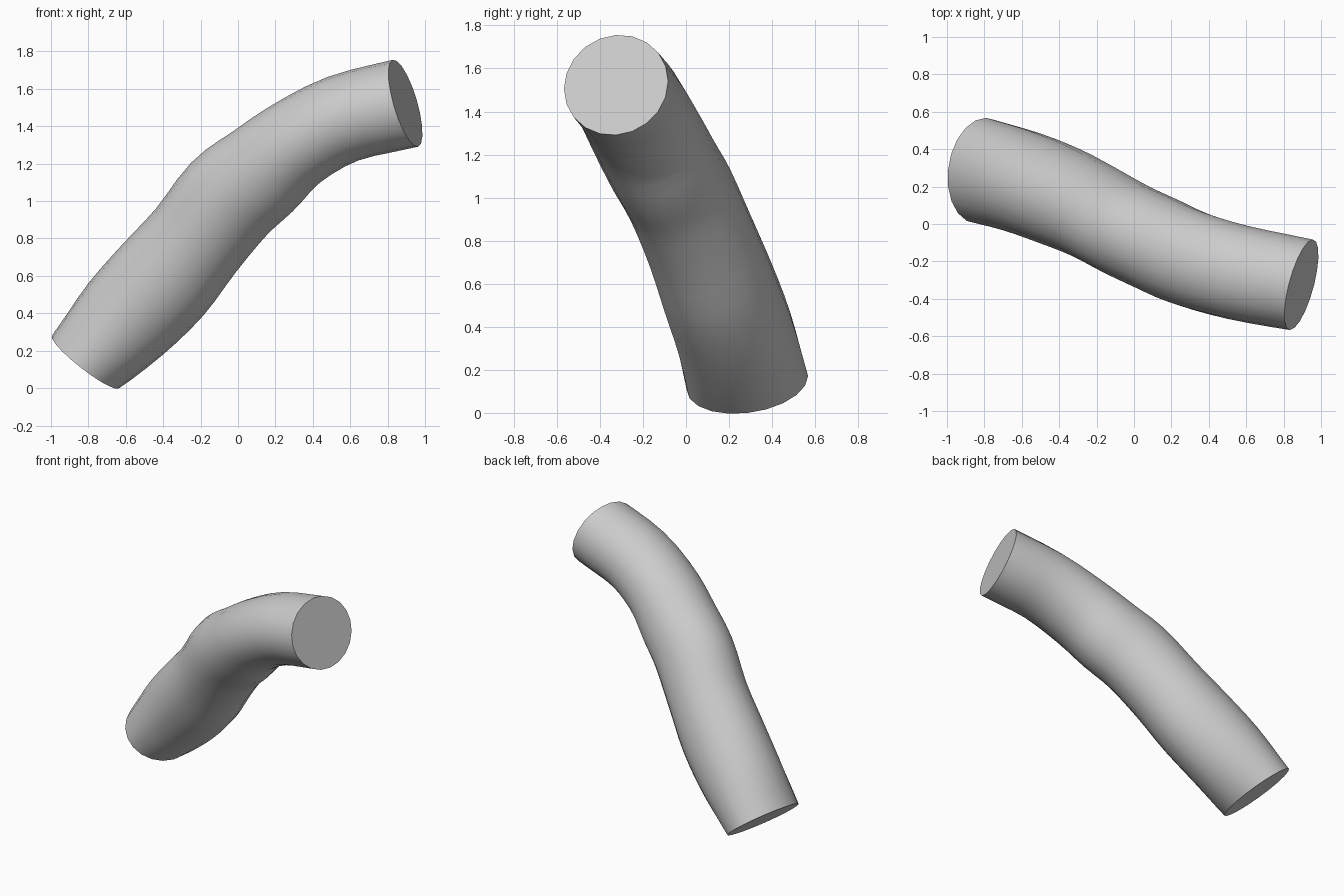
import bpy, bmesh, math
from mathutils import Vector

if "Cube" in bpy.data.objects:
    bpy.data.objects.remove(bpy.data.objects["Cube"])

SIDES, STEPS = 20, 3

# Centre line stations: x, y, z, half width sideways, half depth
stations = [
    (-.815, .285, .14, .285, .228),
    (-.60, .225, .37, .278, .276),
    (-.40, .15, .58, .272, .288),
    (-.225, .07, .79, .262, .273),
    (-.05, -.025, 1.01, .258, .28),
    (.12, -.105, 1.15, .26, .268),
    (.30, -.185, 1.30, .26, .244),
    (.56, -.26, 1.44, .255, .238),
    (.895, -.325, 1.523, .25, .242),
]
START_DIR = Vector((.61, -.14, .78)).normalized()
END_DIR = Vector((.92, -.25, .27)).normalized()


def spline(a, b, c, d, t):
    """Catmull-Rom blend of four station rows."""
    return [.5 * (2 * q + (r - p) * t + (2 * p - 5 * q + 4 * r - s) * t * t
                  + (3 * q - p - 3 * r + s) * t ** 3)
            for p, q, r, s in zip(a, b, c, d)]


# Fill in smooth rows between the stations
first = [2 * p - q for p, q in zip(stations[0], stations[1])]
last = [2 * p - q for p, q in zip(stations[-1], stations[-2])]
pts = [first] + stations + [last]
rows = [spline(*pts[i:i + 4], k / STEPS)
        for i in range(len(stations) - 1) for k in range(STEPS)]
rows.append(list(stations[-1]))

# Sweep an oval ring along the centre line
bm = bmesh.new()
rings = []
for i, row in enumerate(rows):
    if i == 0:
        direction = START_DIR
    elif i == len(rows) - 1:
        direction = END_DIR
    else:
        direction = (Vector(rows[i + 1][:3]) - Vector(rows[i - 1][:3])).normalized()
    side = Vector((0, 1, 0))
    side = (side - direction * side.dot(direction)).normalized()
    depth = direction.cross(side)
    ring = []
    for k in range(SIDES):
        a = 2 * math.pi * k / SIDES
        ring.append(bm.verts.new(Vector(row[:3]) + side * row[3] * math.cos(a)
                                 + depth * row[4] * math.sin(a)))
    rings.append(ring)

# Tube wall
for r0, r1 in zip(rings, rings[1:]):
    for k in range(SIDES):
        n = (k + 1) % SIDES
        bm.faces.new((r0[k], r0[n], r1[n], r1[k]))

# Flat end caps
bm.faces.new(rings[0][::-1])
bm.faces.new(rings[-1])
bmesh.ops.recalc_face_normals(bm, faces=bm.faces)

mesh = bpy.data.meshes.new("bent_tube")
bm.to_mesh(mesh)
bm.free()
tube = bpy.data.objects.new("bent_tube", mesh)
bpy.context.collection.objects.link(tube)

grey = bpy.data.materials.new("light_grey")
grey.diffuse_color = (.6, .6, .6, 1)
grey.use_nodes = True
grey.node_tree.nodes["Principled BSDF"].inputs["Base Color"].default_value = grey.diffuse_color
mesh.materials.append(grey)

# Smooth wall with crisp cap edges
bpy.context.view_layer.objects.active = tube
tube.select_set(True)
bpy.ops.object.shade_smooth_by_angle(angle=math.radians(40))
